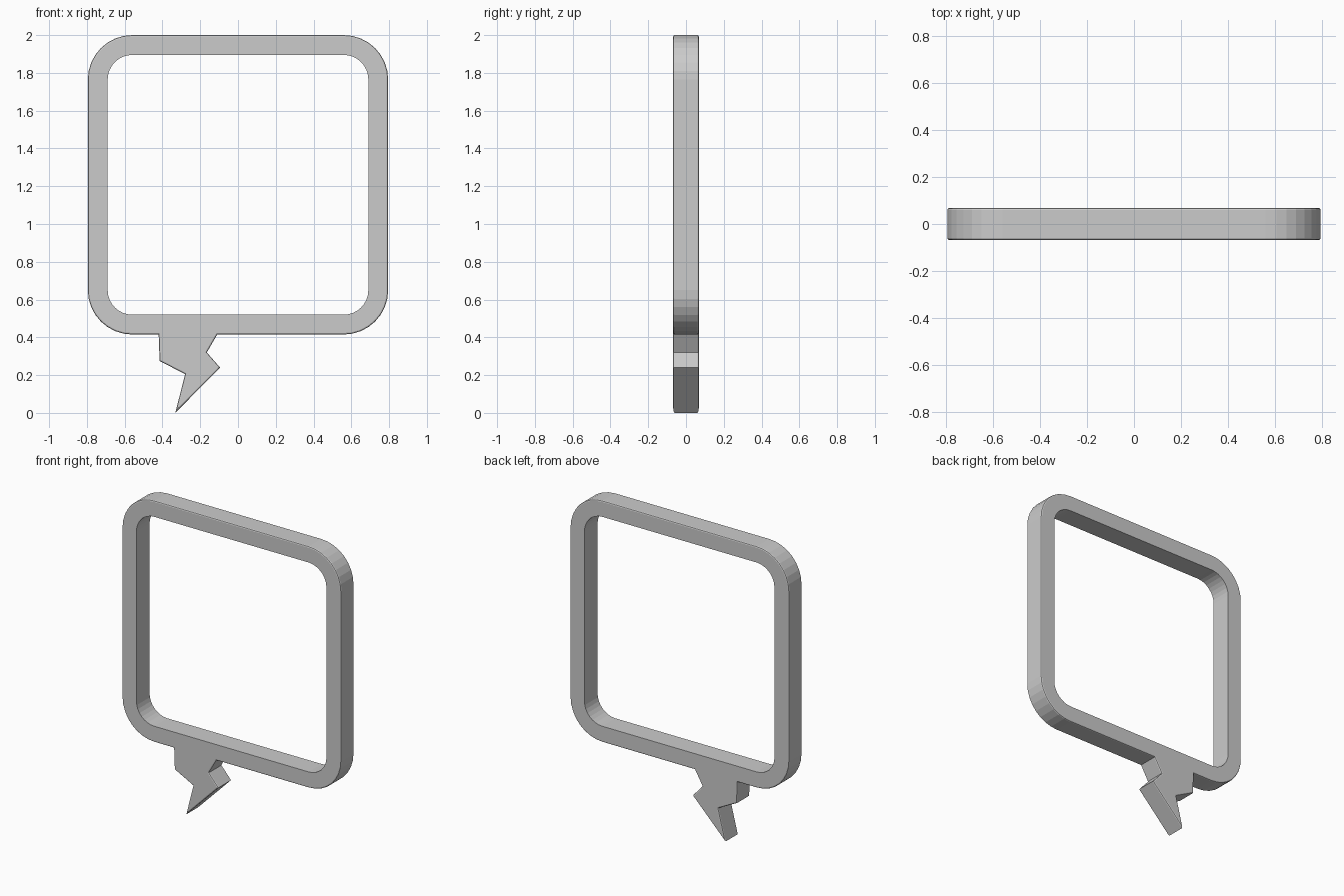
import bpy, bmesh
from math import sin, cos, radians

if "Cube" in bpy.data.objects:
    bpy.data.objects.remove(bpy.data.objects["Cube"])

SEG = 8          # facets per rounded corner
HALF = 0.068     # half thickness
BEVEL = 0.008    # soft outer rim


def rounded_rect(half_w, z0, z1, r):
    """Points anticlockwise from the lower right corner to the lower left."""
    pts = []
    centres = [(half_w - r, z0 + r, -90), (half_w - r, z1 - r, 0),
               (r - half_w, z1 - r, 90), (r - half_w, z0 + r, 180)]
    for cx, cz, start in centres:
        for i in range(SEG + 1):
            a = radians(start + 90 * i / SEG)
            pts.append((cx + r * cos(a), cz + r * sin(a)))
    return pts


outer = rounded_rect(0.795, 0.415, 2.0, 0.235)
inner = rounded_rect(0.69, 0.52, 1.895, 0.13)
# jagged tail hanging from the bottom bar, left to right
tail = [(-0.42, 0.415), (-0.415, 0.275), (-0.28, 0.205), (-0.332, 0.0),
        (-0.095, 0.24), (-0.165, 0.32), (-0.11, 0.415)]

bm = bmesh.new()


def add_verts(pts, y):
    return [bm.verts.new((x, y, z)) for x, z in pts]


# front and back plates: a ring whose bottom panel also takes in the tail
n = len(outer)
plates = []
for y in (-HALF, HALF):
    o, i, t = (add_verts(p, y) for p in (outer, inner, tail))
    for k in range(n - 1):
        bm.faces.new((o[k], o[k + 1], i[k + 1], i[k]))
    bm.faces.new([o[-1]] + t + [o[0], i[0], i[-1]])
    plates.append((o + t, i))

# outer and inner walls
for front, back in zip(*plates):
    for k in range(len(front)):
        bm.faces.new((front[k - 1], front[k], back[k], back[k - 1]))
bmesh.ops.recalc_face_normals(bm, faces=bm.faces[:])

# soften the outer rims only
rims = [bm.edges.get((loop[k - 1], loop[k]))
        for loop, _ in plates for k in range(len(loop))]
bmesh.ops.bevel(bm, geom=rims, offset=BEVEL, offset_type='OFFSET',
                segments=2, profile=0.5, affect='EDGES', clamp_overlap=False)

mesh = bpy.data.meshes.new("speech_bubble_frame")
bm.to_mesh(mesh)
bm.free()
frame = bpy.data.objects.new("speech_bubble_frame", mesh)
bpy.context.collection.objects.link(frame)
